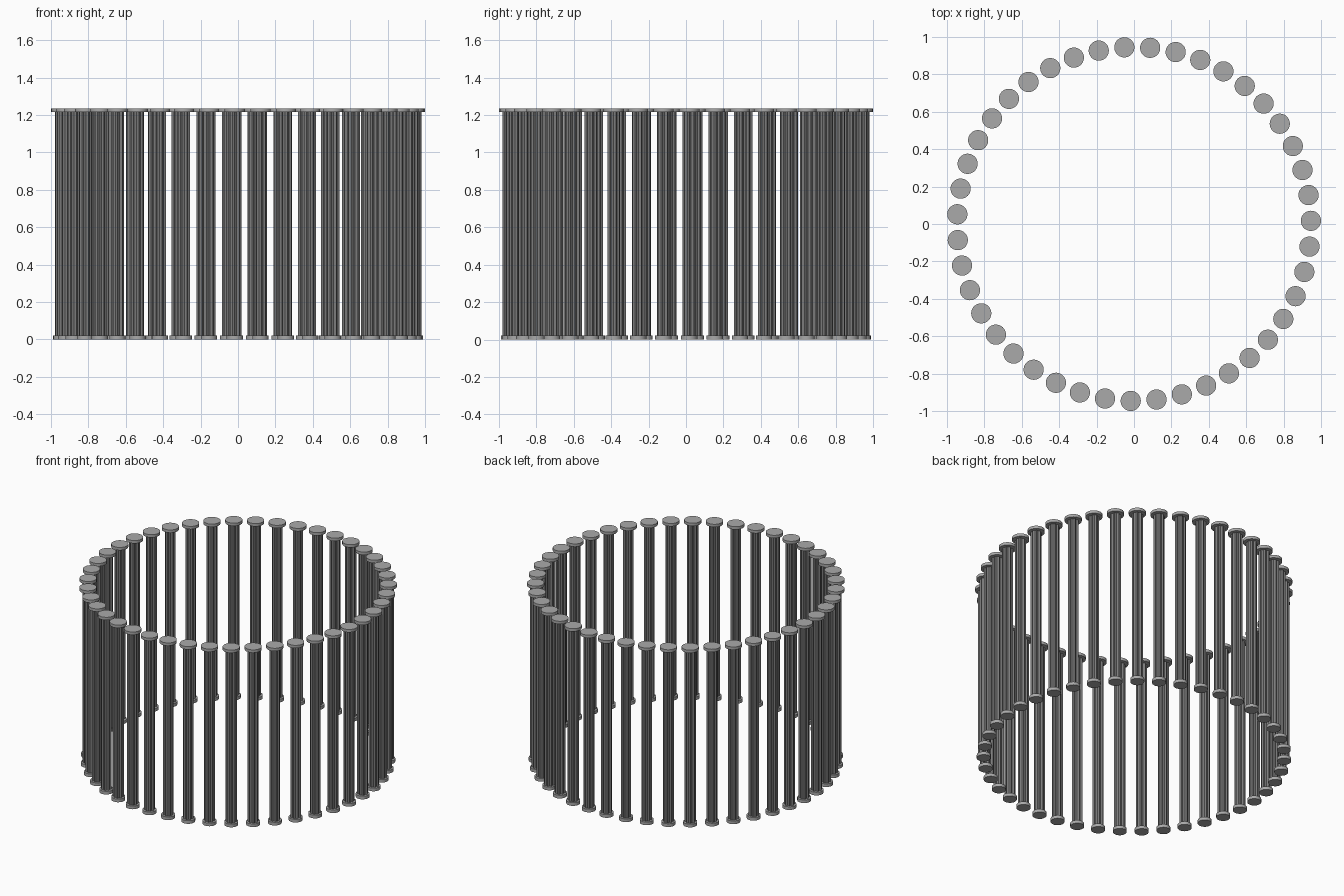
import bpy, bmesh, math

COUNT = 43
RING = 0.946
START = 0.018
HEIGHT = 1.235

cube = bpy.data.objects.get("Cube")
if cube:
    bpy.data.objects.remove(cube, do_unlink=True)


def make_material(name, grey):
    material = bpy.data.materials.new(name)
    material.use_nodes = True
    color = (grey, grey, grey, 1)
    material.diffuse_color = color
    material.node_tree.nodes["Principled BSDF"].inputs["Base Color"].default_value = color
    return material


def extrude_outline(bm, outline, low, high):
    """Closed prism over a flat outline."""
    bottom = [bm.verts.new((x, y, low)) for x, y in outline]
    top = [bm.verts.new((x, y, high)) for x, y in outline]
    bm.faces.new(bottom[::-1])
    bm.faces.new(top)
    n = len(outline)
    for i in range(n):
        j = (i + 1) % n
        bm.faces.new((bottom[i], bottom[j], top[j], top[i]))


def circle(radius, sides):
    steps = [math.tau * i / sides for i in range(sides)]
    return [(radius * math.cos(a), radius * math.sin(a)) for a in steps]


def fluted(radius, depth, flutes, samples=4):
    """Round outline with scalloped grooves between narrow ridges."""
    points = []
    for i in range(flutes * samples):
        a = math.tau * i / (flutes * samples)
        r = radius - depth * math.sin(math.pi * (i % samples) / samples)
        points.append((r * math.cos(a), r * math.sin(a)))
    return points


def make_mesh(name, outline, low, high, material):
    bm = bmesh.new()
    extrude_outline(bm, outline, low, high)
    mesh = bpy.data.meshes.new(name)
    bm.to_mesh(mesh)
    bm.free()
    mesh.materials.append(material)
    mesh.shade_smooth()
    mesh.set_sharp_from_angle(angle=math.radians(30))
    return mesh


mid_grey = make_material("mid_grey", 0.4)
dark_grey = make_material("dark_grey", 0.2)

# Shared parts of one column
cap_low = HEIGHT - 0.02
parts = {
    "column_base": make_mesh("column_base", circle(0.044, 32), 0, 0.022, mid_grey),
    "column_shaft": make_mesh("column_shaft", fluted(0.035, 0.008, 8), 0.022, cap_low, dark_grey),
    "column_cap": make_mesh("column_cap", circle(0.054, 32), cap_low, HEIGHT, mid_grey),
}

# Ring of columns, each turned to face outward
for i in range(COUNT):
    angle = START + math.tau * i / COUNT
    for name, mesh in parts.items():
        obj = bpy.data.objects.new(f"{name}_{i + 1}", mesh)
        obj.location = (RING * math.cos(angle), RING * math.sin(angle), 0)
        obj.rotation_euler.z = angle
        bpy.context.collection.objects.link(obj)
